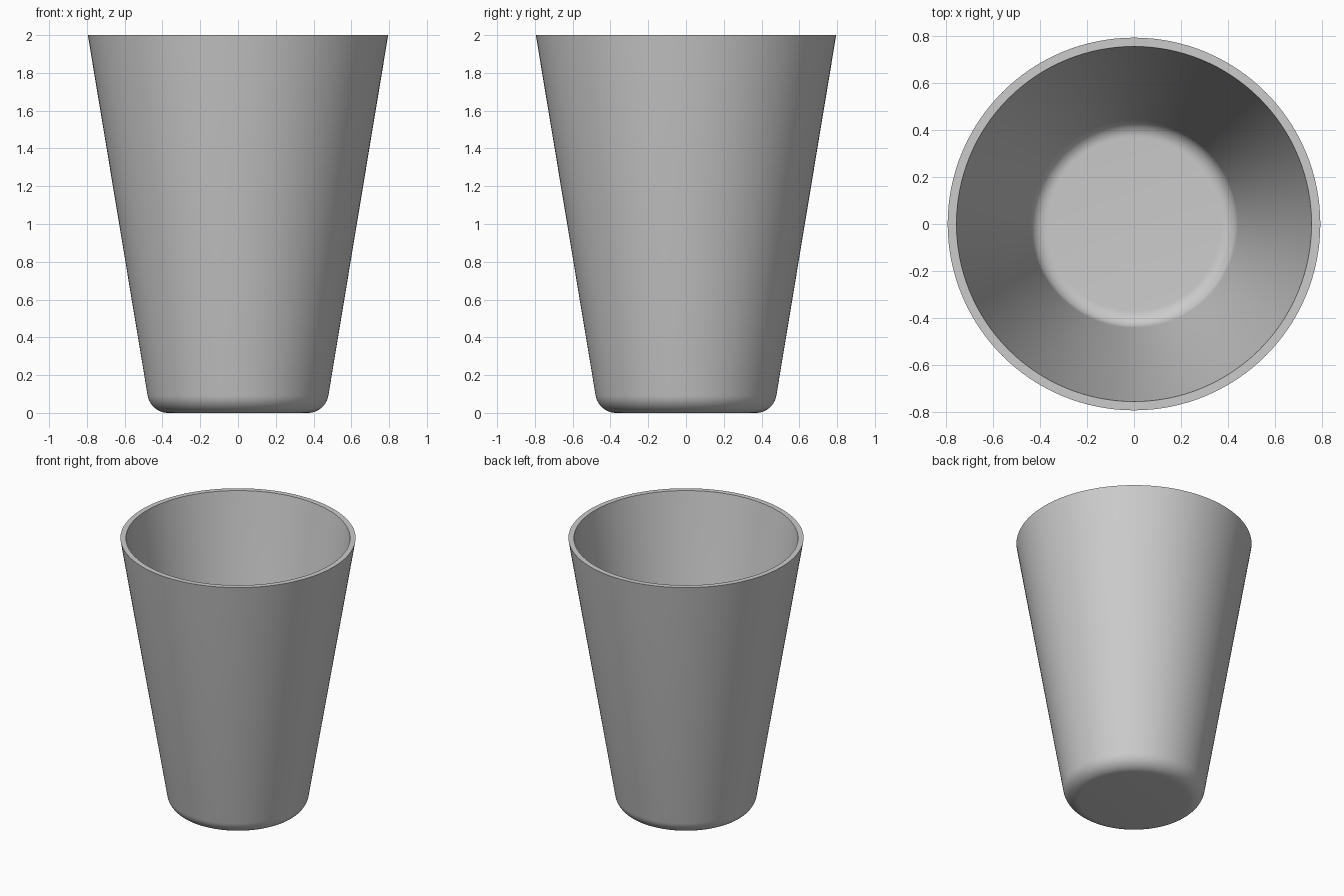
import bpy
import bmesh
import math

cube = bpy.data.objects.get("Cube")
if cube:
    bpy.data.objects.remove(cube, do_unlink=True)

SEGMENTS = 128
HEIGHT = 2.0
RIM_RADIUS = 0.795
WALL = 0.0375
FILLET = 0.11
FLOOR_RADIUS = 0.37
LEAN = math.radians(9.4)
STEPS = 10


def corner(radius):
    """Rounded corner from the flat floor up to the leaning wall."""
    turn = math.pi / 2 - LEAN
    points = []
    for i in range(STEPS + 1):
        a = turn * i / STEPS
        points.append((FLOOR_RADIUS + radius * math.sin(a),
                       FILLET - radius * math.cos(a)))
    return points


# Closed wall section: outside going up, then inside going down
outside = [(0, 0)] + corner(FILLET) + [(RIM_RADIUS, HEIGHT)]
inside = [(0, WALL)] + corner(FILLET - WALL) + [(RIM_RADIUS - WALL, HEIGHT)]
profile = outside + inside[::-1]

# Revolve the section around the vertical axis
bm = bmesh.new()
verts = [bm.verts.new((r, 0, z)) for r, z in profile]
edges = [bm.edges.new(pair) for pair in zip(verts, verts[1:])]
bmesh.ops.spin(bm, geom=verts + edges, cent=(0, 0, 0), axis=(0, 0, 1),
               angle=math.tau, steps=SEGMENTS, use_merge=False)
bmesh.ops.remove_doubles(bm, verts=bm.verts, dist=0.0001)
bmesh.ops.recalc_face_normals(bm, faces=bm.faces)

mesh = bpy.data.meshes.new("cup")
bm.to_mesh(mesh)
bm.free()
cup = bpy.data.objects.new("cup", mesh)
bpy.context.collection.objects.link(cup)

# Plain grey material
grey = bpy.data.materials.new("light grey")
grey.use_nodes = True
colour = (0.6, 0.6, 0.6, 1)
grey.diffuse_color = colour
grey.node_tree.nodes["Principled BSDF"].inputs["Base Color"].default_value = colour
mesh.materials.append(grey)

# Smooth walls with crisp rim edges
bpy.ops.object.select_all(action="DESELECT")
cup.select_set(True)
bpy.context.view_layer.objects.active = cup
bpy.ops.object.shade_smooth_by_angle(angle=math.radians(30))
